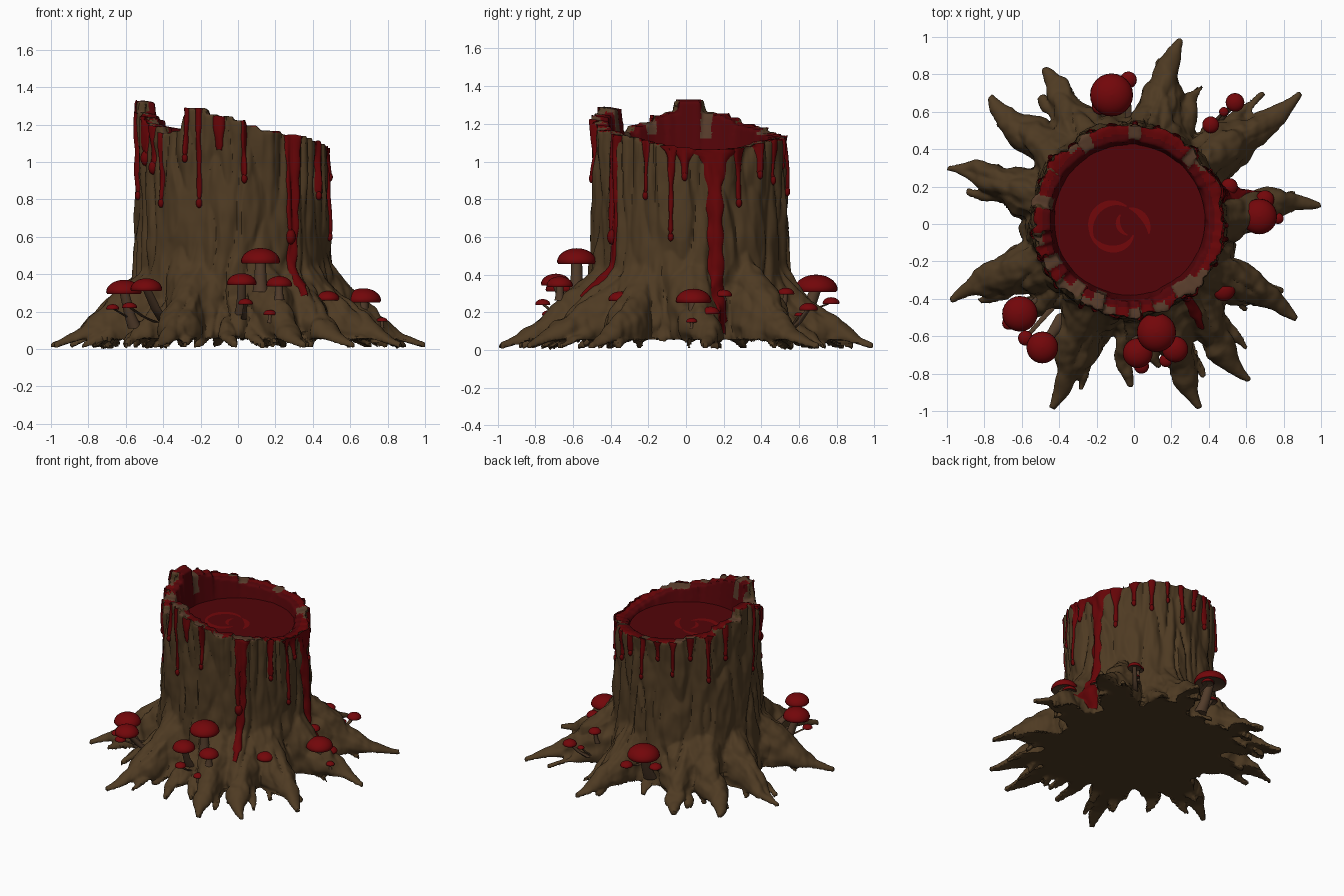
import bpy, bmesh, math, random
from mathutils import Vector, noise
from mathutils.bvhtree import BVHTree

if "Cube" in bpy.data.objects:
    bpy.data.objects.remove(bpy.data.objects["Cube"])

random.seed(4)
CX, CY, POOL = -0.03, 0.02, 1.04
C = Vector((CX, CY, 0))


def mat(name, r, g, b):
    m = bpy.data.materials.new(name)
    m.diffuse_color = (r, g, b, 1)
    m.use_nodes = True
    m.node_tree.nodes["Principled BSDF"].inputs["Base Color"].default_value = m.diffuse_color
    return m


BARK = mat("bark brown", 0.077, 0.043, 0.0165)
WOOD = mat("cut wood", 0.095, 0.045, 0.024)
BLOOD = mat("red sap", 0.13, 0.0012, 0.002)
DARK = mat("dark red sap", 0.085, 0.0012, 0.0025)
CAP = mat("mushroom red", 0.17, 0.002, 0.003)
STEM = mat("mushroom stem", 0.085, 0.046, 0.024)


def make(name, verts, faces, mats, smooth=40):
    me = bpy.data.meshes.new(name)
    me.from_pydata(verts, [], faces)
    bm = bmesh.new()
    bm.from_mesh(me)
    bmesh.ops.recalc_face_normals(bm, faces=bm.faces)
    bm.to_mesh(me)
    bm.free()
    for m in mats:
        me.materials.append(m)
    ob = bpy.data.objects.new(name, me)
    bpy.context.collection.objects.link(ob)
    if smooth:
        shade(ob, smooth)
    return ob


def shade(ob, angle):
    bpy.ops.object.select_all(action='DESELECT')
    ob.select_set(True)
    bpy.context.view_layer.objects.active = ob
    bpy.ops.object.shade_smooth_by_angle(angle=math.radians(angle))


# Broken rim: height by angle, stepped into staves
RIM = [(0, 1.075), (20, 1.07), (45, 1.10), (90, 1.135), (120, 1.165), (148, 1.20), (155, 1.26),
       (170, 1.27), (176, 1.33), (186, 1.325), (192, 1.26), (208, 1.22), (218, 1.19), (226, 1.15),
       (234, 1.17), (239, 1.30), (250, 1.29), (265, 1.24), (275, 1.215), (290, 1.175),
       (310, 1.14), (335, 1.11), (350, 1.08), (360, 1.075)]
N = 44
JIT = [random.uniform(-0.01, 0.01) for _ in range(N)]
PUSH = [random.uniform(-0.012, 0.012) for _ in range(N)]
RED = [random.random() for _ in range(N)]


def stave(t):
    return int((math.degrees(t) % 360) / 360 * N) % N


def rim(t):
    s = stave(t)
    d = (s + 0.5) * 360 / N
    for (a, h), (b, k) in zip(RIM, RIM[1:]):
        if a <= d <= b:
            return h + (k - h) * (d - a) / (b - a) + JIT[s]
    return 1.1


verts, faces = [], []

# Trunk shell: outer wall, rim, hollow
COLS, ROWS = N * 6, 26
PR = ROWS + 3
for i in range(COLS):
    t = 2 * math.pi * (i + 0.5) / COLS
    H, u = rim(t), Vector((math.cos(t), math.sin(t), 0))
    prof = []
    for k in range(ROWS + 1):
        z = 0.055 + (H - 0.055) * k / ROWS
        prof.append((0.508 + 0.09 * math.exp(-z / 0.29) + PUSH[stave(t)] * max(0, z - 0.6) * 1.6, z))
    prof += [(0.425 + PUSH[stave(t)] * 0.8, H - 0.012), (0.39, 0.98)]
    verts += [C + u * r + Vector((0, 0, z)) for r, z in prof]
low, floor = len(verts), len(verts) + 1
verts += [Vector((CX, CY, 0.055)), Vector((CX, CY, 0.98))]
for i in range(COLS):
    a, b = i * PR, (i + 1) % COLS * PR
    faces += [(a + k, b + k, b + k + 1, a + k + 1) for k in range(PR - 1)]
    faces += [(low, b, a), (floor, a + PR - 1, b + PR - 1)]


# Roots: tapered arches running from the trunk to a tip
def root(start, tip, h, w, wig):
    s, e = Vector((*start, 0)), Vector((*tip, 0))
    d = (e - s).normalized()
    side = Vector((-d.y, d.x, 0))
    base, K, M = len(verts), 14, 18
    for i in range(M + 1):
        t = i / M
        c = s.lerp(e, t) + side * wig * math.sin(t * 6.3) * (0.4 + t)
        hw = 0.016 + w * (1 - t) * (1 + 0.14 * math.sin(t * 17 + wig * 90))
        zt = 0.04 + h * (1 - t) ** 1.4 + 0.016 * math.sin(t * 14 + wig * 50) * (1 - t)
        zb = 0.055 if t < 0.75 else 0.055 - 0.05 * (t - 0.75) / 0.25
        for k in range(K):
            p = 2 * math.pi * k / K
            v = max(0, (math.sin(p) + 0.3) / 1.3)
            verts.append(c + side * hw * math.cos(p) + Vector((0, 0, zb + max(zt - zb, 0.03) * v)))
    for i in range(M):
        for k in range(K):
            a, b = base + i * K + k, base + i * K + (k + 1) % K
            faces.append((a, b, b + K, a + K))
    faces.append(tuple(base + k for k in range(K)))
    faces.append(tuple(base + M * K + k for k in range(K)))


TIPS = [(0.25, 0.99), (0.89, 0.70), (1.0, 0.10), (0.87, -0.51), (0.62, -0.84), (0.35, -0.985),
        (-0.02, -0.87), (-0.44, -0.985), (-0.98, -0.41), (-1.0, 0.30), (-0.77, 0.68),
        (-0.48, 0.83), (0.37, 0.74), (-0.22, -0.72), (0.14, -0.76), (-0.61, -0.56), (-0.12, 0.70)]
for i, (x, y) in enumerate(TIPS):
    t = math.atan2(y - CY, x - CX)
    long = math.hypot(x, y) > 0.9
    s = (CX + 0.38 * math.cos(t), CY + 0.38 * math.sin(t))
    wig = random.choice((-1, 1)) * random.uniform(0.012, 0.024)
    root(s, (x, y), 0.58 if long else 0.42, 0.18 if long else 0.13, wig)
    # side forks
    if long:
        for sg, f in ((1, 0.87), (-1, 0.76)):
            q = t + sg * random.uniform(0.07, 0.12)
            L = math.hypot(x - CX, y - CY) * f
            root((CX + 0.46 * math.cos(t), CY + 0.46 * math.sin(t)),
                 (CX + L * math.cos(q), CY + L * math.sin(q)), 0.30, 0.075, -wig * 0.6)

# Fuse into one body, then carve bark folds along the grain
stump = make("stump", verts, faces, [], 0)
mod = stump.modifiers.new("fuse", 'REMESH')
mod.mode, mod.voxel_size = 'VOXEL', 0.0115
me = bpy.data.meshes.new_from_object(stump.evaluated_get(bpy.context.evaluated_depsgraph_get()))
stump.modifiers.clear()
stump.data = me
moved = []
for v in me.vertices:
    p, n = v.co.copy(), v.normal.copy()
    q = p - C
    r, t = math.hypot(q.x, q.y), math.atan2(q.y, q.x)
    c, s, g = math.cos(t), math.sin(t), p.z - r
    if (r < 0.47 and p.z > 0.95) or n.z < -0.8:
        moved.append(p)
        continue
    fold = noise.noise(Vector((c * 4, s * 4, g * 1.2)))
    crease = min(1, 3.5 * abs(noise.noise(Vector((c * 5 + 9, s * 5, g * 1.9)))))
    fine = noise.noise(Vector((p.x * 24, p.y * 24, p.z * 9)))
    lump = noise.noise(p * 11) * max(0, min(1, (0.5 - p.z) * 4))
    d = 0.017 * fold + 0.022 * crease - 0.014 + 0.007 * fine + 0.016 * lump
    if r > 0.85:
        d *= max(0.15, 1 - (r - 0.85) * 5)
    if p.z > 1:
        n.z = 0
    p += n * d
    p.z = max(p.z, 0)
    moved.append(p)
for v, p in zip(me.vertices, moved):
    v.co = p
me.materials.clear()
for m in (BARK, WOOD, BLOOD, DARK):
    me.materials.append(m)
for f in me.polygons:
    q = f.center - C
    r, t = math.hypot(q.x, q.y), math.atan2(q.y, q.x)
    k = RED[stave(t)]
    spill = -12 < math.degrees(t) < 32
    if q.z > 0.95 and r < 0.45 and f.normal.z < 0.6:
        f.material_index = 3 if k < 0.6 or spill or q.z < 1.08 + 0.06 * k else 1
    elif q.z > 1.02 and f.normal.z > 0.5:
        f.material_index = (2 if r > 0.46 else 3) if k < (0.38 if r > 0.47 else 0.55) or spill else 1
shade(stump, 45)
tree = BVHTree.FromPolygons([v.co for v in me.vertices], [tuple(f.vertices) for f in me.polygons])

# Drips: raised strips that cling to the bark
dv, df = [], []


def cling(t, z):
    z = min(z, rim(t) - 0.008)
    u = Vector((math.cos(t), math.sin(t), 0))
    hit = tree.ray_cast(C + u * 1.3 + Vector((0, 0, z)), -u)[0]
    r = (hit - C).dot(u) if hit else 0.5
    return (r if r > 0.45 else 0.505), u, z


def drip(deg, zb, w, wt, shift=0, bead=True):
    t0 = math.radians(deg)
    zt = rim(t0) - 0.005
    n, J = max(8, int((zt - zb) / 0.012)), 8
    base = len(dv)
    for i in range(n + 1):
        f = i / n
        z = zt + (zb - zt) * f
        t = t0 + math.radians(shift) * f ** 4
        hw = (w + (wt - w) * math.exp(-(zt - z) / 0.05)) / 2 * (1 + 0.15 * math.sin(z * 40 + deg))
        if f > 0.93:
            hw *= 0.6
        r0 = cling(t, z)[0]
        for j in range(J + 1):
            s = j / J * 2 - 1
            r, u, zz = cling(t + s * hw / r0, z)
            dv.append(C + u * (r - 0.006 + 0.02 * (1 - s * s) ** 0.5) + Vector((0, 0, zz + 0.008 * (1 - s * s))))
    for i in range(n):
        for j in range(J):
            a = base + i * (J + 1) + j
            df.append((a, a + 1, a + J + 2, a + J + 1))
    if bead:
        r, u, z = cling(t0 + math.radians(shift), zb)
        blob(C + u * (r + 0.004) + Vector((0, 0, zb)), max(0.016, w * 0.55))


def blob(p, s):
    base, A, B = len(dv), 10, 7
    for i in range(B + 1):
        a = math.pi * i / B
        for j in range(A):
            b = 2 * math.pi * j / A
            dv.append(p + Vector((s * math.sin(a) * math.cos(b), s * math.sin(a) * math.sin(b),
                                  s * 1.5 * math.cos(a))))
    for i in range(B):
        for j in range(A):
            a, b = base + i * A + j, base + i * A + (j + 1) % A
            df.append((a, b, b + A, a + A))


for d in [(-50, 0.28, 0.06, 0.12, -6, False), (-53, 0.60, 0.05, 0.08), (15, 0.08, 0.09, 0.34, 2, False),
          (-11, 0.60, 0.028, 0.12), (-3, 0.92, 0.03, 0.16), (31, 0.78, 0.03, 0.13),
          (46, 0.93, 0.03, 0.08), (-27, 0.82, 0.03, 0.08), (222, 0.78, 0.03, 0.06),
          (213, 0.97, 0.045, 0.08), (203, 1.02, 0.05, 0.07), (249, 0.78, 0.032, 0.06),
          (262, 1.06, 0.055, 0.08, 0, False), (277, 0.91, 0.03, 0.05), (241, 1.02, 0.025, 0.04),
          (60, 0.90, 0.03, 0.07), (73, 0.98, 0.025, 0.06), (86, 0.84, 0.03, 0.07),
          (100, 1.0, 0.03, 0.07), (113, 0.90, 0.03, 0.06), (127, 1.02, 0.03, 0.08),
          (141, 0.86, 0.03, 0.09), (156, 1.0, 0.03, 0.08), (188, 0.82, 0.03, 0.06)]:
    drip(*d)
make("sap_drips", dv, df, [BLOOD], 60)

# Pool and its swirl
ring = [(CX + 0.41 * math.cos(i * math.pi / 32), CY + 0.41 * math.sin(i * math.pi / 32), POOL) for i in range(64)]
make("sap_pool", ring, [tuple(range(64))], [DARK], 0)
sv, sf = [], []
for cx, cy, r0, r1, a0, a1, w in [(-0.10, -0.01, 0.12, 0.135, 60, 215, 0.03), (-0.09, -0.01, 0.15, 0.10, 195, 330, 0.03),
                                  (-0.06, -0.04, 0.14, 0.13, -5, 75, 0.03), (-0.02, 0.02, 0.06, 0.08, 150, 260, 0.02)]:
    b = len(sv)
    for i in range(21):
        f = i / 20
        a, r = math.radians(a0 + (a1 - a0) * f), r0 + (r1 - r0) * f
        for e in (-0.5, 0.5):
            q = r + e * w * (0.25 + math.sin(math.pi * f))
            sv.append((cx + q * math.cos(a), cy + q * math.sin(a), POOL + 0.004))
    sf += [(b + 2 * i, b + 2 * i + 1, b + 2 * i + 3, b + 2 * i + 2) for i in range(20)]
make("pool_swirl", sv, sf, [CAP], 0)


# Mushrooms: domed cap on a stem that leans in to the nearest root
def mushroom(x, y, r, top):
    inward = Vector((CX - x, CY - y, 0)).normalized()
    foot = Vector((x, y, top - 2.6 * r))
    for k in range(26):
        p = Vector((x, y, top - r * 0.6)) + inward * 0.01 * k
        hit, nor = tree.ray_cast(p, Vector((0, 0, -1)))[:2]
        if hit and nor.z < 0.05:
            foot = p + Vector((0, 0, -1.6 * r))
            break
        if hit:
            foot = hit - Vector((0, 0, 0.015))
            if hit.z > top - 2.6 * r:
                break
    h, s = r * 0.78, r * 0.27
    zc, zb = top - h, min(foot.z, top - h - 0.02)
    prof = [(0, zb), (s * 1.5, zb), (s * 1.15, zb + (zc - zb) * 0.4), (s, zc + h * 0.2), (r * 0.65, zc + h * 0.12),
            (r * 0.93, zc - h * 0.02)]
    prof += [(r * math.cos(a), zc + h * 0.1 + h * 0.9 * math.sin(a)) for a in [i * math.pi / 14 for i in range(8)]]
    S, vs = 24, []
    for a, z in prof:
        lean = max(0, min(1, (zc - z) / (zc - zb))) ** 1.3
        ox, oy = x + (foot.x - x) * lean, y + (foot.y - y) * lean
        vs += [(ox + a * math.cos(2 * math.pi * k / S), oy + a * math.sin(2 * math.pi * k / S), z) for k in range(S)]
    fs = [(i * S + k, i * S + (k + 1) % S, (i + 1) * S + (k + 1) % S, (i + 1) * S + k)
          for i in range(len(prof) - 1) for k in range(S)]
    ob = make("mushroom", vs, fs, [STEM, CAP], 50)
    for i, f in enumerate(ob.data.polygons):
        f.material_index = int(i >= 5 * S)


for m in [(0.12, -0.58, 0.105, 0.54), (0.02, -0.69, 0.08, 0.405), (0.22, -0.67, 0.07, 0.39),
          (0.04, -0.76, 0.04, 0.27), (0.17, -0.73, 0.035, 0.21), (-0.61, -0.48, 0.095, 0.37),
          (-0.49, -0.66, 0.085, 0.378), (-0.58, -0.61, 0.04, 0.25), (-0.67, -0.53, 0.035, 0.24),
          (-0.12, 0.69, 0.115, 0.40), (-0.03, 0.77, 0.045, 0.28), (-0.18, 0.63, 0.045, 0.25),
          (0.41, 0.53, 0.045, 0.33), (0.54, 0.65, 0.05, 0.25), (0.48, 0.60, 0.025, 0.2),
          (0.67, 0.04, 0.095, 0.325), (0.70, 0.13, 0.05, 0.23), (0.77, 0.03, 0.03, 0.17),
          (0.51, 0.20, 0.045, 0.32), (0.48, -0.35, 0.062, 0.31), (0.61, -0.36, 0.03, 0.16),
          (0.55, -0.34, 0.035, 0.22)]:
    mushroom(*m)
